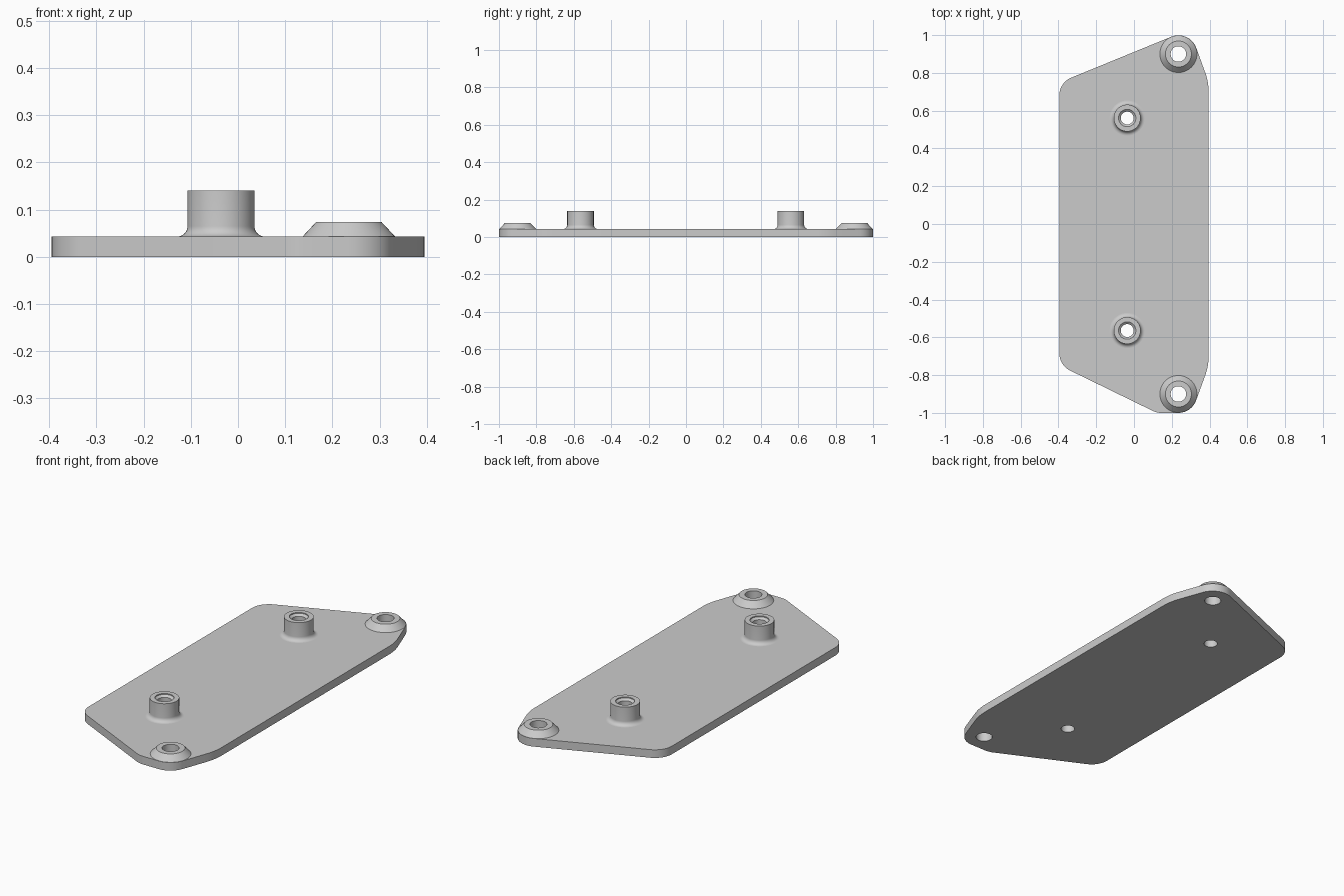
import bpy
import bmesh
from math import cos, sin, tan, pi
from mathutils import Vector

cube = bpy.data.objects.get("Cube")
if cube:
    bpy.data.objects.remove(cube, do_unlink=True)

SEGMENTS = 48
THICK = 0.043
STANDOFFS = [(-0.036, y) for y in (-0.564, 0.561)]
BOSSES = [(0.235, y) for y in (-0.9, 0.9)]
STANDOFF_BORE, BOSS_BORE = 0.034, 0.041

GREY = (0.6, 0.6, 0.6, 1)
grey = bpy.data.materials.new("plain grey")
grey.use_nodes = True
grey.diffuse_color = GREY
grey.node_tree.nodes["Principled BSDF"].inputs["Base Color"].default_value = GREY


def finish(bm, name, location=(0, 0, 0)):
    mesh = bpy.data.meshes.new(name)
    bm.to_mesh(mesh)
    bm.free()
    mesh.materials.append(grey)
    ob = bpy.data.objects.new(name, mesh)
    ob.location = location
    bpy.context.collection.objects.link(ob)
    bpy.ops.object.select_all(action="DESELECT")
    ob.select_set(True)
    bpy.context.view_layer.objects.active = ob
    bpy.ops.object.shade_smooth_by_angle(angle=pi / 6)


def rounded_outline(corners, steps=10):
    """Replace each (x, y, radius) corner with a tangent arc."""
    points = []
    for i, (x, y, radius) in enumerate(corners):
        corner = Vector((x, y))
        a = (Vector(corners[i - 1][:2]) - corner).normalized()
        b = (Vector(corners[(i + 1) % len(corners)][:2]) - corner).normalized()
        half = a.angle(b) / 2
        centre = corner + (a + b).normalized() * radius / sin(half)
        start = (corner + a * radius / tan(half) - centre).normalized()
        end = (corner + b * radius / tan(half) - centre).normalized()
        points += [centre + radius * start.slerp(end, k / steps)
                   for k in range(steps + 1)]
    return points


def circle(centre, radius):
    return [Vector(centre) + radius * Vector((cos(t), sin(t)))
            for t in (2 * pi * k / SEGMENTS for k in range(SEGMENTS))]


def lathe(name, profile, centre):
    """Revolve an (r, z) profile about the vertical axis."""
    bm = bmesh.new()
    verts = [bm.verts.new((r, 0, z)) for r, z in profile]
    edges = [bm.edges.new(pair) for pair in zip(verts, verts[1:])]
    bmesh.ops.spin(bm, geom=verts + edges, cent=(0, 0, 0), axis=(0, 0, 1),
                   angle=2 * pi, steps=SEGMENTS)
    bmesh.ops.remove_doubles(bm, verts=bm.verts, dist=0.00005)
    bmesh.ops.recalc_face_normals(bm, faces=bm.faces)
    # the outer wall must face outward
    outer = max(bm.faces, key=lambda f: f.calc_center_median().xy.length)
    if outer.normal.xy.dot(outer.calc_center_median().xy) < 0:
        bmesh.ops.reverse_faces(bm, faces=bm.faces)
    finish(bm, name, (*centre, 0))


# Base plate: rounded outline with four through holes
corners = [(-0.395, -0.748, 0.1), (0.121, -1, 0.1), (0.305, -1, 0.1),
           (0.395, -0.752, 0.3), (0.395, 0.752, 0.3),
           (0.294, 1.031, 0.1), (-0.395, 0.749, 0.1)]
loops = [rounded_outline(corners)]
loops += [circle(c, STANDOFF_BORE) for c in STANDOFFS]
loops += [circle(c, BOSS_BORE) for c in BOSSES]
bm = bmesh.new()
for loop in loops:
    ring = [bm.verts.new((p.x, p.y, 0)) for p in loop]
    for i, v in enumerate(ring):
        bm.edges.new((ring[i - 1], v))
bmesh.ops.triangle_fill(bm, edges=bm.edges[:], use_beauty=True, normal=(0, 0, 1))
top = bmesh.ops.extrude_face_region(bm, geom=bm.faces[:], use_keep_orig=True)["geom"]
bmesh.ops.translate(bm, vec=(0, 0, THICK),
                    verts=[g for g in top if isinstance(g, bmesh.types.BMVert)])
bmesh.ops.recalc_face_normals(bm, faces=bm.faces)
finish(bm, "base_plate")

# Tall standoffs: chamfered bore, straight wall, concave foot fillet
R, FOOT, HEIGHT = 0.071, 0.022, 0.14
foot = [(R + FOOT * (1 - cos(t)), THICK + FOOT * (1 - sin(t)))
        for t in (k * pi / 16 for k in range(9))]
standoff = [(STANDOFF_BORE, THICK), (STANDOFF_BORE, HEIGHT - 0.015),
            (0.046, HEIGHT - 0.005), (0.046, HEIGHT), (R, HEIGHT)] + foot
for side, c in zip(("front", "back"), STANDOFFS):
    lathe(side + "_standoff", standoff, c)

# Low conical bosses around the corner holes
boss = [(BOSS_BORE, THICK), (BOSS_BORE, 0.074), (0.069, 0.074), (0.098, THICK)]
for side, c in zip(("front", "back"), BOSSES):
    lathe(side + "_mounting_boss", boss, c)
